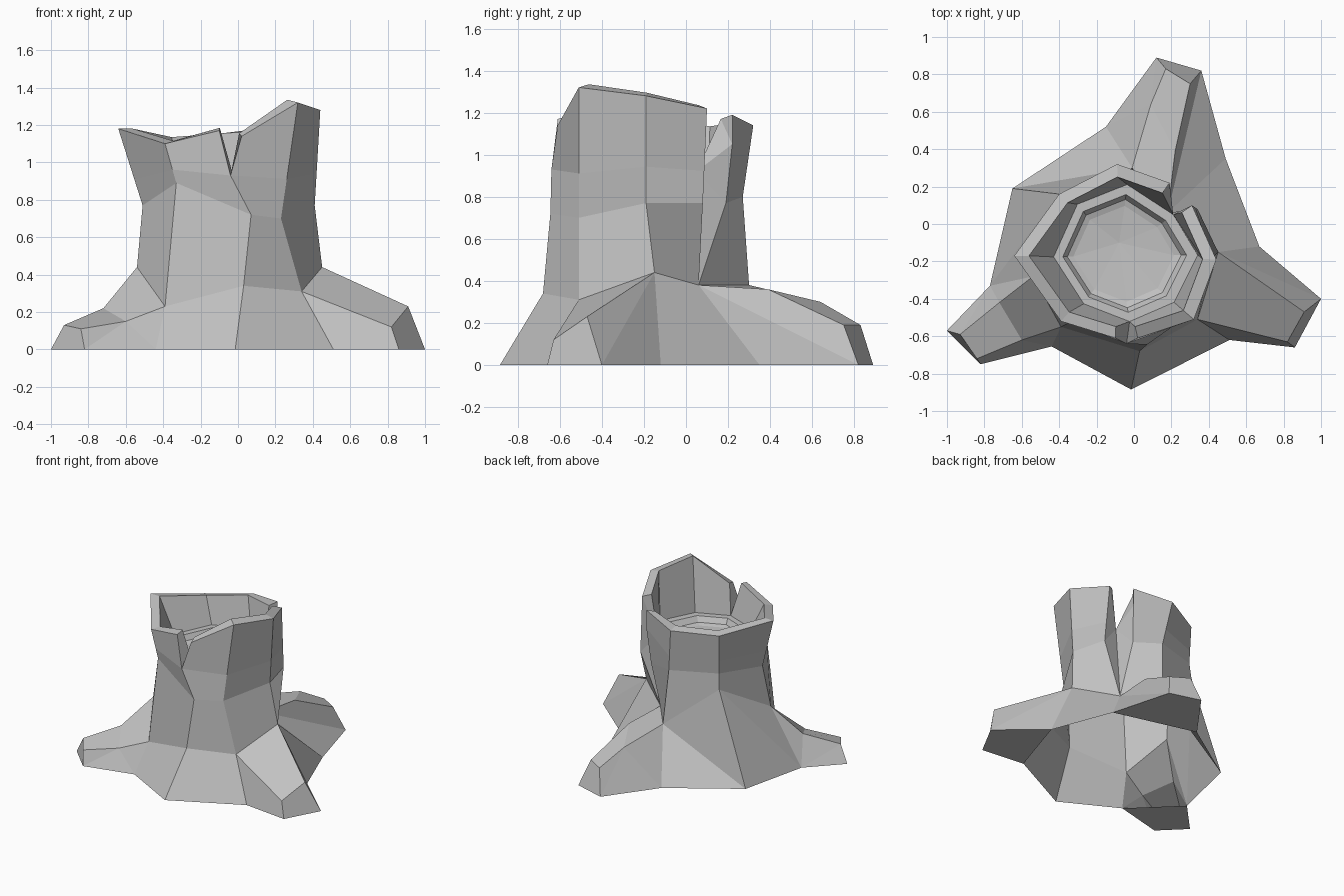
import bpy
import bmesh
from mathutils import Vector

default_cube = bpy.data.objects.get("Cube")
if default_cube:
    bpy.data.objects.remove(default_cube)

grey = bpy.data.materials.new("weathered grey")
grey.use_nodes = True
grey_colour = (0.54, 0.54, 0.54, 1)
grey.diffuse_color = grey_colour
grey.node_tree.nodes["Principled BSDF"].inputs["Base Color"].default_value = grey_colour

AXIS = Vector((-.08, -.17, 0))
FLOOR_SHIFT = Vector((.025, .02, 0))
FLOOR_Z = .92


def build(name, polygons):
    """Make a flat-shaded object from polygons given as lists of points."""
    bm = bmesh.new()
    for points in polygons:
        bm.faces.new([bm.verts.new(p) for p in points])
    bmesh.ops.remove_doubles(bm, verts=bm.verts, dist=0.0005)
    bmesh.ops.triangulate(bm, faces=[f for f in bm.faces if len(f.verts) > 4])
    mesh = bpy.data.meshes.new(name)
    bm.to_mesh(mesh)
    bm.free()
    mesh.materials.append(grey)
    obj = bpy.data.objects.new(name, mesh)
    bpy.context.collection.objects.link(obj)
    return obj


def shrink(point, factor, z):
    """Pull a point toward the stump axis and put it at height z."""
    flat = AXIS + (Vector(point) - AXIS) * factor
    return Vector((flat.x, flat.y, z))


def column(foot, waist, rim, chest=None, sill=None, lift=.015):
    """One vertical wall profile: up the bark, over the rim, down to the floor."""
    foot, waist, rim = Vector(foot), Vector(waist), Vector(rim)
    chest = Vector(chest) if chest else waist.lerp(rim, .34)
    inner = shrink(rim, .86, rim.z + lift)
    sill = Vector(sill) if sill else shrink(chest, .79, FLOOR_Z) + FLOOR_SHIFT
    return [foot, waist, chest, rim, inner, sill]


def bridge(left, right, first, last):
    """Quads between two neighbouring columns."""
    return [[left[k], right[k], right[k + 1], left[k + 1]] for k in range(first, last)]


# Wall columns, counter-clockwise; the wall is split at the front and at the back
front_foot, front_waist = (.03, -.68, .34), (.07, -.645, .72)
front_notch = (-.04, -.64, .93)
back_foot = (.18, .06, .38)

tall_wall = [
    column(front_foot, front_waist, (.02, -.61, 1.14), front_notch),
    column((.34, -.51, .31), (.23, -.51, .7), (.32, -.51, 1.32)),
    column((.45, -.15, .44), (.41, -.19, .77), (.44, -.19, 1.28)),
    column(back_foot, (.34, .08, .77), (.31, .1, 1.22), sill=(.21, .05, FLOOR_Z)),
]
low_wall = [
    column(back_foot, (.17, .19, .77), (.19, .22, 1.19), (.19, .22, 1.05),
           sill=tall_wall[-1][-1], lift=-.02),
    column((-.01, .3, .38), (-.04, .27, .8), (-.09, .32, 1.14)),
    column((-.4, .16, .7), (-.39, .15, .82), (-.4, .16, 1.12)),
    column((-.54, -.28, .44), (-.51, -.22, .77), (-.64, -.17, 1.18), lift=0),
    column((-.39, -.55, .23), (-.33, -.52, .89), (-.39, -.52, 1.1)),
    column(front_foot, front_waist, (-.1, -.61, 1.17), front_notch),
]

bark, lining, split_ends = [], [], []
for wall in (tall_wall, low_wall):
    for left, right in zip(wall, wall[1:]):
        bark += bridge(left, right, 0, 3)
        lining += bridge(left, right, 3, 5)
# Broken wall ends: both sides of the back split, and the front notch
split_ends += [low_wall[0], tall_wall[-1][::-1]]
split_ends += [tall_wall[0][2:], low_wall[-1][:1:-1]]
build("trunk_bark", bark)
build("rim_and_inner_wall", lining)
build("split_wall_ends", split_ends)

# Floor inside the hollow: a ledge, one step down and a shallow dish
edge = [c[-1] for c in tall_wall + low_wall[1:-1]]
steps = [(1, FLOOR_Z), (.86, .92), (.79, .88), (.7, .87)]
rings = [[shrink(p, s, z) for p in edge] for s, z in steps]
floor = []
count = len(edge)
for outer, inner in zip(rings, rings[1:]):
    for i in range(count):
        j = (i + 1) % count
        floor.append([outer[i], outer[j], inner[j], inner[i]])
centre = Vector((-.08, -.1, .85))
for i in range(count):
    floor.append([rings[-1][i], rings[-1][(i + 1) % count], centre])
build("hollow_floor", floor)

# Root skirt: capital letters are ground points, a to h the trunk feet
ground = dict(
    A=(-1, -.57), B=(-.82, -.75), C=(-.44, -.655), D=(-.015, -.885), E=(.51, -.62),
    F=(.86, -.66), G=(1, -.4), H=(.67, -.12), I=(.49, .35), J=(.36, .82),
    K=(.12, .89), L=(-.15, .52), M=(-.65, .19), N=(-.77, -.33))
points = {key: (x, y, 0) for key, (x, y) in ground.items()}
points.update(zip("abcdefgh", [c[0] for c in tall_wall + low_wall[1:-1]]))
# Raised points along the three roots
points.update(
    p=(-.93, -.59, .13), q=(-.84, -.72, .11), r=(-.72, -.42, .22), s=(-.6, -.62, .15),
    t=(.82, -.63, .12), u=(.91, -.47, .23),
    v=(.3, .75, .19), w=(.17, .83, .19), x=(.22, .39, .36), y=(.09, .64, .3))


def skirt(name, words):
    return build(name, [[points[letter] for letter in word] for word in words.split()])


skirt("front_skirt", "hCDa aDEb")
skirt("left_root", "bEFt tFGu btuc cuG cGH")
skirt("left_skirt", "cHId")
skirt("back_root", "dIJ dJvx xvwy vJKw dxye eywKL")
skirt("back_skirt", "eLM eMf fMN fNg")
skirt("right_root", "gNApr rpqs pABq grsh hsqBC")
# Flat undersides of the roots; the trunk itself is open below
skirt("root_undersides", "HGFE LKJI CBAN")
